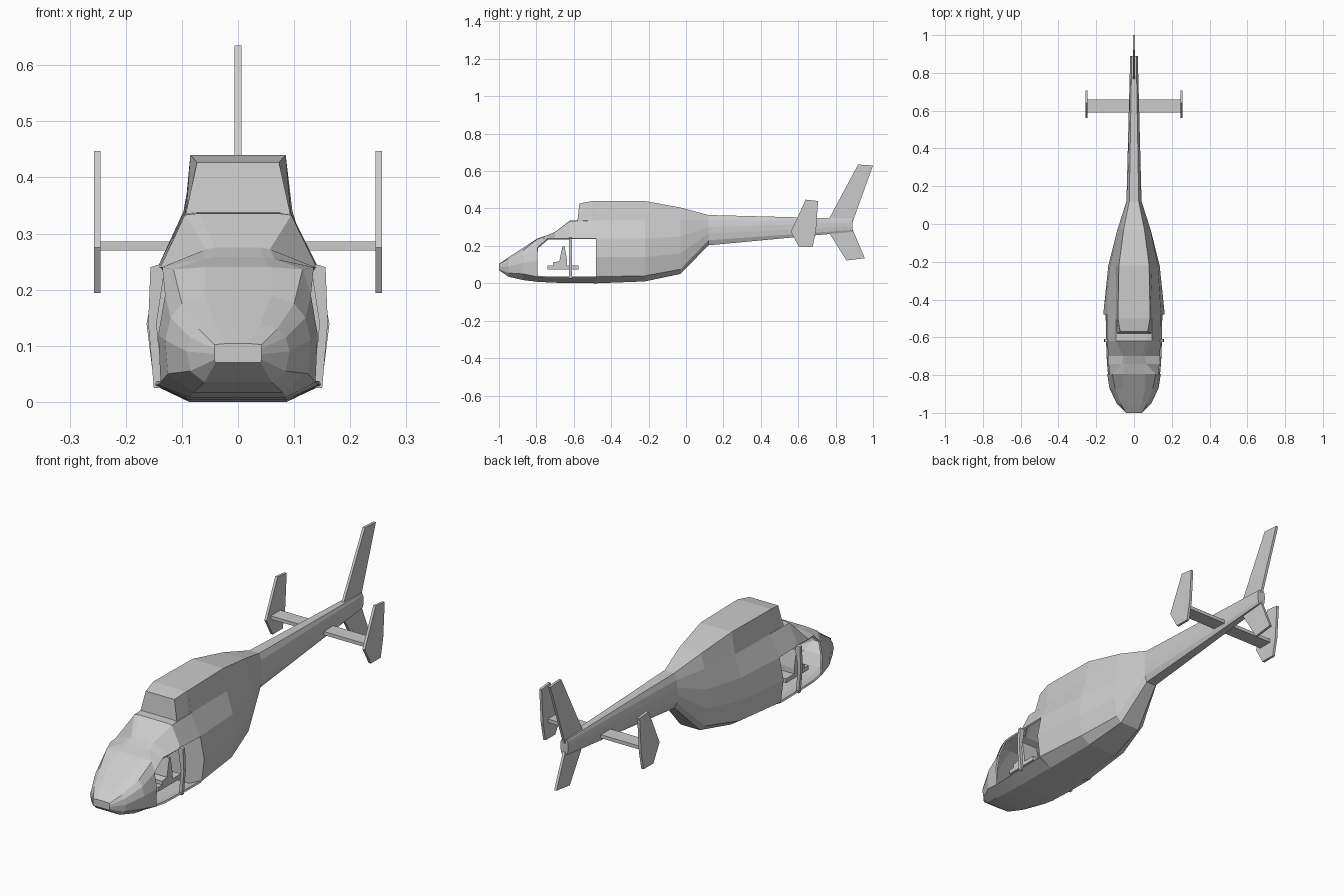
import bpy, bmesh

def finish(name, bm):
    me = bpy.data.meshes.new(name)
    bm.to_mesh(me)
    bm.free()
    ob = bpy.data.objects.new(name, me)
    bpy.context.collection.objects.link(ob)
    return ob

def loft(name, sections, caps=(True, True), is_open=None):
    """Skin half sections (y, [(x, z) from roof to belly]) mirrored over x = 0."""
    bm = bmesh.new()
    rings = []
    for y, half in sections:
        full = half + [(-x, z) for x, z in reversed(half)]
        rings.append([bm.verts.new((x, y, z)) for x, z in full])
    n = len(rings[0])
    holes = []
    for s, (a, b) in enumerate(zip(rings, rings[1:])):
        for i in range(n):
            j = (i + 1) % n
            f = bm.faces.new((a[i], a[j], b[j], b[i]))
            if is_open and is_open(s, min(i, n - 2 - i) if i < n - 1 else -1):
                holes.append(f)
    if caps[0]:
        bm.faces.new(rings[0])
    if caps[1]:
        bm.faces.new(rings[-1])
    bmesh.ops.recalc_face_normals(bm, faces=bm.faces)
    bmesh.ops.delete(bm, geom=holes, context='FACES')
    return finish(name, bm)

def prism(name, pts, axis, lo, hi, mirror=False):
    """Extrude a profile along x (points are y, z) or along y (points are x, z)."""
    bm = bmesh.new()
    place = (lambda p, t: (t, p[0], p[1])) if axis == 'x' else (lambda p, t: (p[0], t, p[1]))
    a, b = [[bm.verts.new(place(p, t)) for p in pts] for t in (lo, hi)]
    bm.faces.new(a)
    bm.faces.new(b)
    for i in range(len(pts)):
        j = (i + 1) % len(pts)
        bm.faces.new((a[i], a[j], b[j], b[i]))
    bmesh.ops.recalc_face_normals(bm, faces=bm.faces)
    ob = finish(name, bm)
    if mirror:
        ob.modifiers.new("mirror", 'MIRROR')
    return ob

def rect(a, b, c, d):
    return [(a, c), (b, c), (b, d), (a, d)]

# Nose and cabin shell with open doorways
cabin = loft("cabin_shell", [
    (-1.00, [(.02, .104), (.042, .102), (.042, .095), (.042, .085), (.042, .075), (.04, .07)]),
    (-0.95, [(.04, .138), (.07, .13), (.085, .115), (.092, .09), (.085, .055), (.06, .035)]),
    (-0.87, [(.06, .19), (.10, .175), (.12, .15), (.13, .11), (.125, .05), (.08, .017)]),
    (-0.795, [(.06, .24), (.115, .236), (.13, .19), (.142, .12), (.138, .035), (.085, .008)]),
    (-0.74, [(.045, .258), (.065, .255), (.135, .24), (.148, .13), (.143, .03), (.086, .005)]),
    (-0.70, [(.04, .275), (.057, .272), (.138, .24), (.15, .13), (.145, .03), (.087, .003)]),
    (-0.62, [(.07, .336), (.095, .333), (.14, .24), (.155, .14), (.148, .03), (.087, .002)]),
    (-0.48, [(.085, .34), (.095, .335), (.143, .24), (.163, .14), (.15, .03), (.087, .0)]),
], caps=(True, False), is_open=lambda s, i: s >= 3 and i in (2, 3))
wall = cabin.modifiers.new("wall", 'SOLIDIFY')
wall.thickness = 0.008
wall.offset = -1

# Rear body tapering into the tail boom
loft("rear_body", [
    (-0.48, [(.085, .44), (.095, .335), (.143, .24), (.163, .14), (.15, .035), (.087, .0)]),
    (-0.22, [(.08, .44), (.097, .34), (.127, .24), (.136, .14), (.122, .04), (.075, .01)]),
    (-0.03, [(.055, .405), (.075, .34), (.088, .25), (.088, .16), (.075, .075), (.05, .05)]),
    (0.12, [(.025, .365), (.035, .335), (.04, .30), (.04, .265), (.037, .23), (.025, .203)]),
    (0.89, [(.012, .345), (.017, .338), (.02, .325), (.02, .305), (.017, .285), (.012, .275)]),
])

# Engine cowling ahead of the rear body
loft("engine_cowling", [
    (-0.58, [(.093, .336), (.093, .325)]),
    (-0.57, [(.073, .427), (.093, .325)]),
    (-0.50, [(.085, .44), (.095, .325)]),
    (-0.48, [(.085, .44), (.095, .325)]),
])

# Door pillars
prism("door_pillar", [(.14, .245), (.156, .24), (.16, .14), (.15, .025),
                      (.135, .025), (.145, .14), (.13, .24)], 'y', -.625, -.61, True)

# Seats
prism("front_seat", [(-.74, .075), (-.635, .075), (-.635, .12), (-.65, .2), (-.66, .2),
                     (-.677, .118), (-.71, .112), (-.71, .095), (-.74, .095)],
      'x', .025, .11, True)
prism("rear_seat", rect(-.635, -.575, .075, .095), 'x', -.11, .11)

# Tail fins
prism("upper_fin", [(.765, .345), (.92, .635), (1.0, .63), (.89, .325), (.87, .29)], 'x', -.006, .006)
prism("lower_fin", [(.765, .27), (.858, .122), (.956, .134), (.892, .285), (.87, .31)], 'x', -.006, .006)

# Stabiliser with end plates
prism("stabiliser", rect(.59, .66, .27, .286), 'x', -.25, .25)
prism("end_plate", [(.56, .275), (.64, .447), (.706, .44), (.695, .28), (.677, .194), (.605, .194)],
      'x', .245, .257, True)
